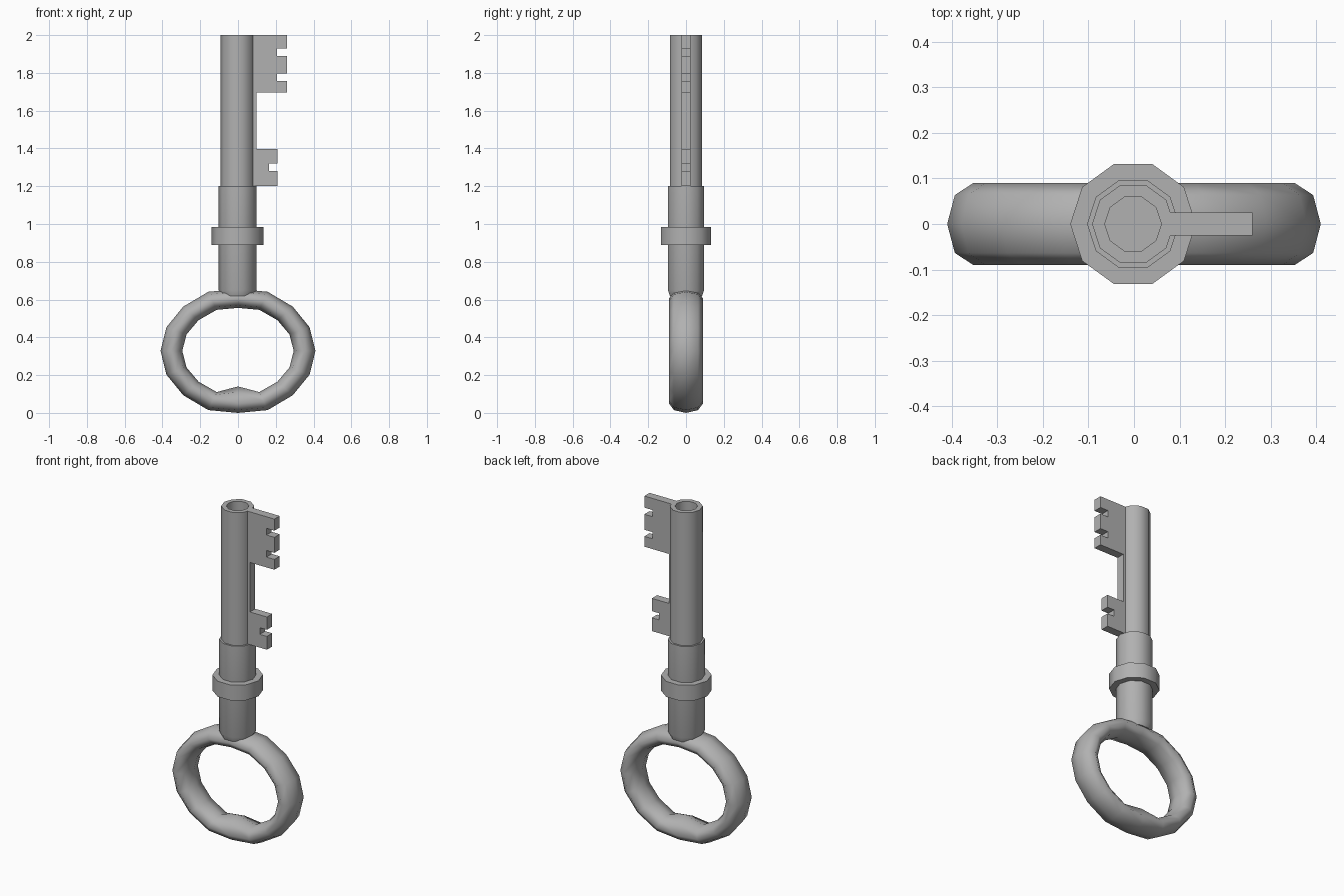
import bpy, bmesh
from math import sin, cos, pi

if "Cube" in bpy.data.objects:
    bpy.data.objects.remove(bpy.data.objects["Cube"])

# Dark grey metal
metal = bpy.data.materials.new("dark_metal")
metal.diffuse_color = (0.44, 0.44, 0.44, 1)
metal.use_nodes = True
metal.node_tree.nodes["Principled BSDF"].inputs["Base Color"].default_value = metal.diffuse_color


def make(name, verts, faces, smooth=0.7):
    mesh = bpy.data.meshes.new(name)
    mesh.from_pydata(verts, [], faces)
    bm = bmesh.new()
    bm.from_mesh(mesh)
    bmesh.ops.recalc_face_normals(bm, faces=bm.faces)
    bm.to_mesh(mesh)
    bm.free()
    mesh.materials.append(metal)
    ob = bpy.data.objects.new(name, mesh)
    bpy.context.collection.objects.link(ob)
    if smooth:
        bpy.ops.object.select_all(action='DESELECT')
        bpy.context.view_layer.objects.active = ob
        ob.select_set(True)
        bpy.ops.object.shade_smooth_by_angle(angle=smooth)
    return ob


def lathe(name, profile, n=10, x=-0.002):
    """Revolve (radius, z) points round z and cap both ends."""
    verts = [(x + r * cos(2 * pi * i / n), r * sin(2 * pi * i / n), z)
             for r, z in profile for i in range(n)]
    faces = [(k * n + i, k * n + (i + 1) % n, (k + 1) * n + (i + 1) % n, (k + 1) * n + i)
             for k in range(len(profile) - 1) for i in range(n)]
    last = (len(profile) - 1) * n
    faces += [tuple(range(n)), tuple(range(last, last + n))]
    return make(name, verts, faces)


# Hollow shank, sleeve and collar
lathe("shank", [(0.09, 1.15), (0.09, 2.0), (0.062, 2.0), (0.062, 1.75)])
lathe("sleeve", [(0.09, 0.62), (0.101, 0.65), (0.101, 1.2)])
lathe("collar", [(0.138, 0.89), (0.138, 0.983)])

# Flat bit plate with notched teeth
outline = [(0.072, 1.2), (0.21, 1.2), (0.21, 1.28), (0.163, 1.28), (0.163, 1.32),
           (0.21, 1.32), (0.21, 1.397), (0.097, 1.397), (0.097, 1.695), (0.26, 1.695),
           (0.26, 1.757), (0.207, 1.757), (0.207, 1.797), (0.26, 1.797), (0.26, 1.89),
           (0.207, 1.89), (0.207, 1.93), (0.26, 1.93), (0.26, 2.0), (0.072, 2.0)]
n = len(outline)
verts = [(x, y, z) for y in (-0.025, 0.025) for x, z in outline]
faces = [tuple(range(n)), tuple(range(n, 2 * n))]
faces += [(i, (i + 1) % n, n + (i + 1) % n, n + i) for i in range(n)]
make("bit", verts, faces, smooth=None)

# Oval bow: 16 segments, 8-sided tube, with a point at the inner bottom
quarter = [0, 0.383, 0.715, 0.955, 1]
height = quarter + quarter[-2::-1]
height += [-h for h in height[1:-1]]
S, T = 16, 8
verts = []
for i in range(S):
    for j in range(T):
        c, s = cos(2 * pi * j / T), sin(2 * pi * j / T)
        x = (0.3525 + 0.0575 * c) * cos(2 * pi * i / S)
        z = 0.328 + (0.278 + 0.05 * c) * height[i]
        if i == 12 and c < -0.5:
            z += 0.04 if c < -0.9 else 0.025
        verts.append((x, 0.09 * s, z))
faces = [(i * T + j, i * T + (j + 1) % T,
          (i + 1) % S * T + (j + 1) % T, (i + 1) % S * T + j)
         for i in range(S) for j in range(T)]
make("bow", verts, faces, smooth=1.3)
